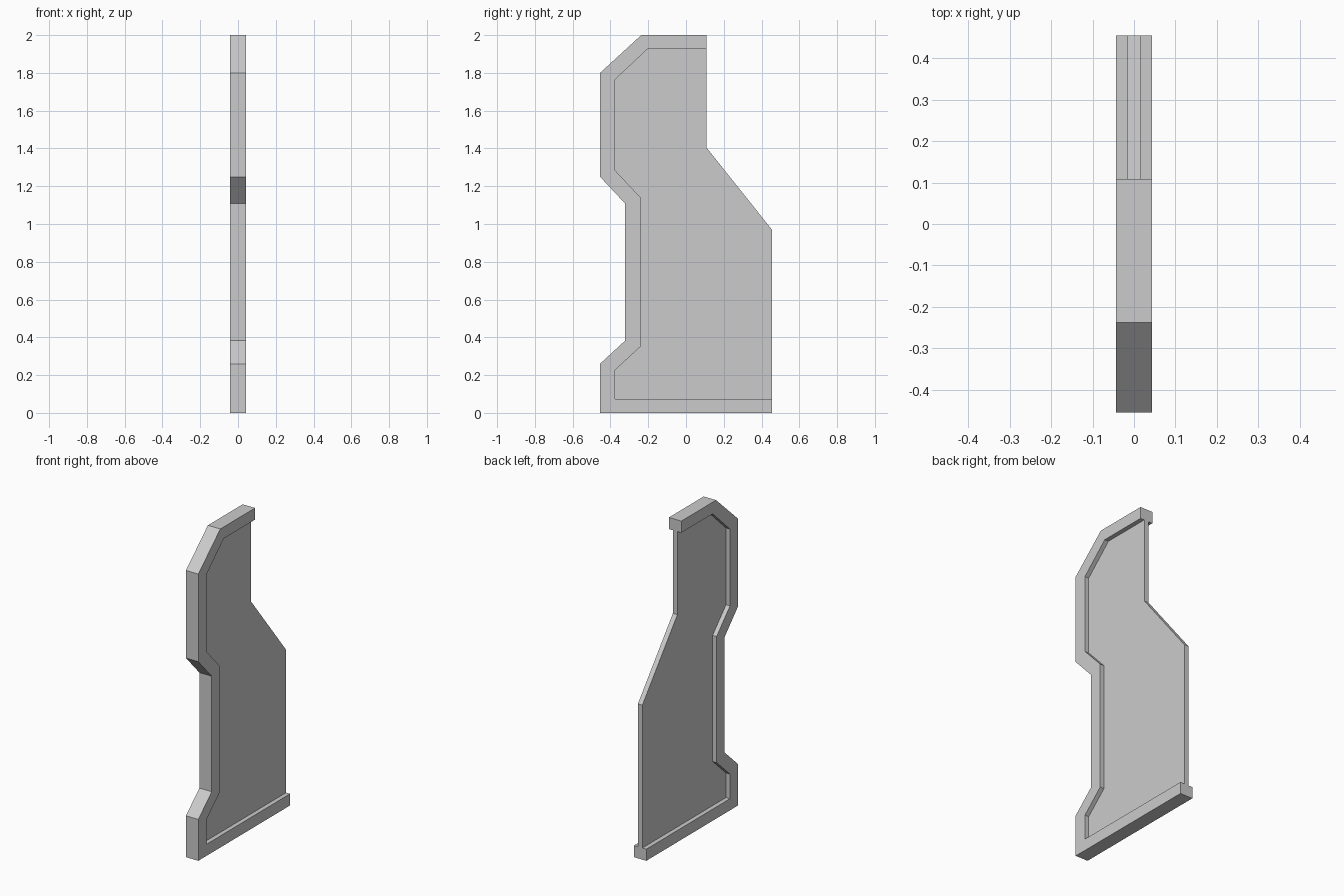
import bpy
import bmesh

cube = bpy.data.objects.get("Cube")
if cube:
    bpy.data.objects.remove(cube, do_unlink=True)

# Single grey finish
grey = bpy.data.materials.new("plain_grey")
grey.use_nodes = True
GREY = (0.6, 0.6, 0.6, 1.0)
grey.diffuse_color = GREY
grey.node_tree.nodes["Principled BSDF"].inputs["Base Color"].default_value = GREY


def extruded_profile(name, outline, half_width):
    """Extrude a closed (y, z) outline symmetrically along x."""
    bm = bmesh.new()
    face = bm.faces.new([bm.verts.new((-half_width, y, z)) for y, z in outline])
    result = bmesh.ops.extrude_face_region(bm, geom=[face])
    moved = [v for v in result["geom"] if isinstance(v, bmesh.types.BMVert)]
    bmesh.ops.translate(bm, verts=moved, vec=(2 * half_width, 0, 0))
    bmesh.ops.recalc_face_normals(bm, faces=bm.faces)
    mesh = bpy.data.meshes.new(name)
    bm.to_mesh(mesh)
    bm.free()
    mesh.materials.append(grey)
    obj = bpy.data.objects.new(name, mesh)
    bpy.context.collection.objects.link(obj)
    return obj


BACK, TOP_BACK = 0.455, 0.108

# Outer and inner edges of the rim, from the base up to the top
outer = [(BACK, 0), (-BACK, 0), (-BACK, 0.26), (-0.322, 0.383), (-0.322, 1.108),
         (-BACK, 1.25), (-BACK, 1.80), (-0.237, 2.0), (TOP_BACK, 2.0)]
inner = [(BACK, 0.073), (-0.375, 0.073), (-0.375, 0.227), (-0.242, 0.35),
         (-0.242, 1.142), (-0.375, 1.283), (-0.375, 1.765), (-0.203, 1.927),
         (TOP_BACK, 1.927)]

# Thick rim along the base, front and top
extruded_profile("rim", outer + inner[::-1], 0.043)

# Thin panel filling the rim, with an open sloped back edge
extruded_profile("panel", inner + [(TOP_BACK, 1.405), (BACK, 0.97)], 0.0155)
